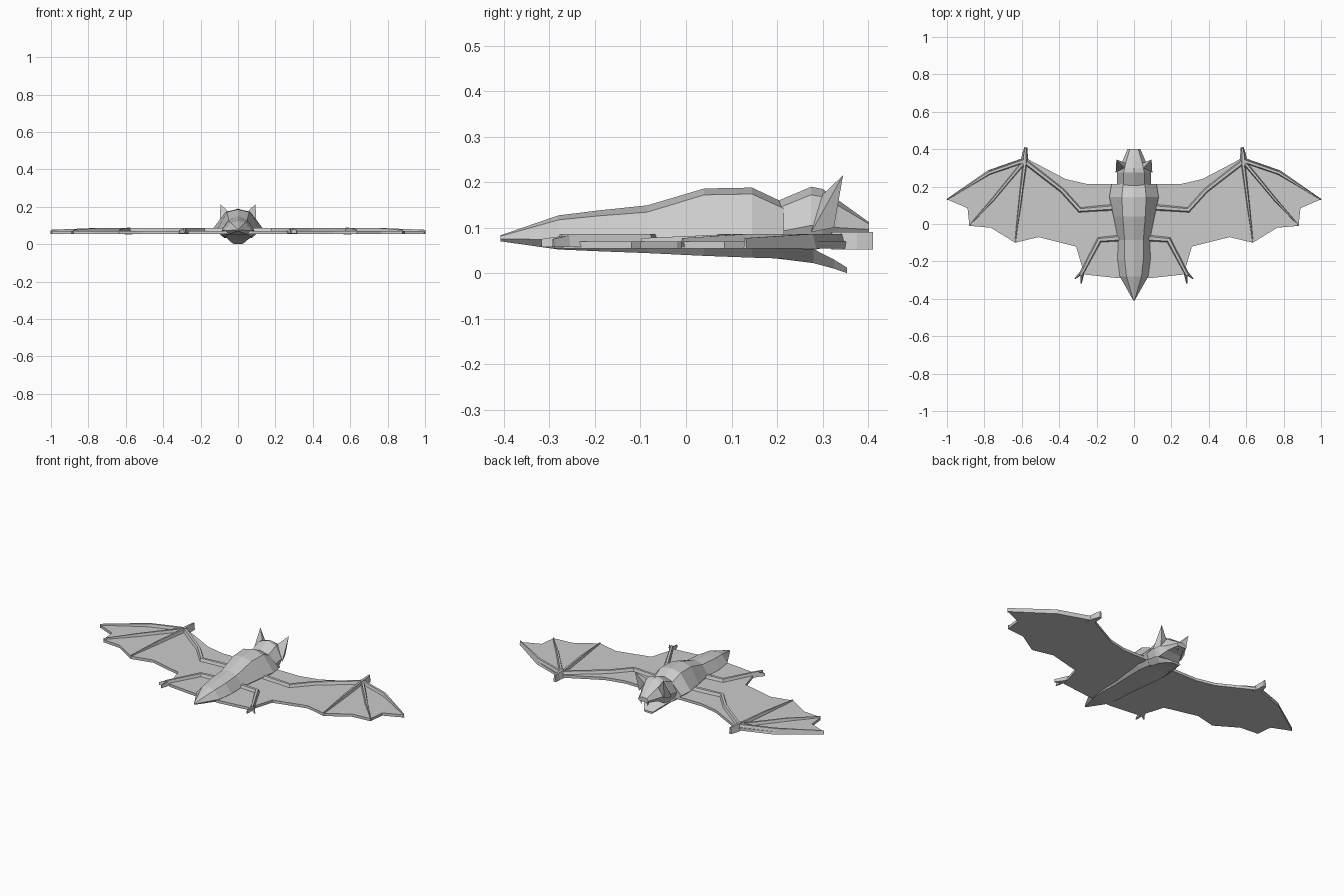
import bpy, bmesh
from mathutils import Vector

grey = bpy.data.materials.new("bat grey")
grey.diffuse_color = (0.6, 0.6, 0.6, 1)


def finish(name, bm):
    bmesh.ops.recalc_face_normals(bm, faces=bm.faces)
    mesh = bpy.data.meshes.new(name)
    bm.to_mesh(mesh)
    bm.free()
    mesh.materials.append(grey)
    ob = bpy.data.objects.new(name, mesh)
    bpy.context.collection.objects.link(ob)
    return ob


def loft(name, rings):
    """Skin a list of equal-length point rings and cap both ends."""
    bm = bmesh.new()
    rows = [[bm.verts.new(p) for p in ring] for ring in rings]
    n = len(rows[0])
    for a, b in zip(rows, rows[1:]):
        for i in range(n):
            j = (i + 1) % n
            bm.faces.new((a[i], a[j], b[j], b[i]))
    bm.faces.new(rows[0])
    bm.faces.new(rows[-1])
    return finish(name, bm)


def section(y, crown, xs, zs, xb, zb, xu, zu):
    """Seven-sided body section: crown, shoulders, flanks, underside."""
    return [(0, y, crown), (xs, y, zs), (xb, y, zb), (xu, y, zu),
            (-xu, y, zu), (-xb, y, zb), (-xs, y, zs)]


def bone(name, path, widths, top=0.086, base=0.058):
    """Ridge with a trapezoid section along a flat path, mitred at bends."""
    pts = [Vector(p) for p in path]
    for side, label in ((1, "right"), (-1, "left")):
        rings = []
        for i, (p, w) in enumerate(zip(pts, widths)):
            d0 = (p - pts[i - 1]).normalized() if i else None
            d1 = (pts[i + 1] - p).normalized() if i < len(pts) - 1 else None
            d = ((d0 or d1) + (d1 or d0)).normalized()
            n = Vector((-d.y, d.x)) * w / 2 / max(0.5, d.dot(d0 or d1))
            t = top if w > 0.015 else top - 0.009
            rings.append([(side * (p.x + n.x * k), p.y + n.y * k, z) for k, z in
                          ((1, base), (0.4, t), (-0.4, t), (-1, base))])
        loft(f"{label}_{name}", rings)


def spike(name, base, tip):
    """Mirrored pair of pointed pieces on a polygon base."""
    for side, label in ((1, "right"), (-1, "left")):
        bm = bmesh.new()
        vs = [bm.verts.new((side * x, y, z)) for x, y, z in base]
        apex = bm.verts.new((side * tip[0], tip[1], tip[2]))
        bm.faces.new(vs)
        for i in range(len(vs)):
            bm.faces.new((vs[i], vs[(i + 1) % len(vs)], apex))
        finish(f"{label}_{name}", bm)


# Torso, from tail tip to neck
loft("body", [section(*s) for s in (
    (-0.408, 0.083, 0.003, 0.081, 0.004, 0.075, 0.003, 0.070),
    (-0.28, 0.127, 0.040, 0.117, 0.076, 0.074, 0.050, 0.052),
    (-0.19, 0.138, 0.050, 0.126, 0.088, 0.074, 0.060, 0.048),
    (-0.085, 0.149, 0.050, 0.134, 0.085, 0.074, 0.060, 0.044),
    (0.04, 0.186, 0.060, 0.172, 0.110, 0.080, 0.070, 0.038),
    (0.145, 0.188, 0.065, 0.174, 0.132, 0.085, 0.075, 0.034),
    (0.215, 0.155, 0.058, 0.142, 0.120, 0.080, 0.065, 0.032))])

# Head with upper muzzle
loft("head", [section(*s) for s in (
    (0.20, 0.158, 0.055, 0.142, 0.090, 0.090, 0.070, 0.045),
    (0.275, 0.190, 0.055, 0.172, 0.092, 0.105, 0.070, 0.050),
    (0.30, 0.185, 0.050, 0.168, 0.085, 0.105, 0.065, 0.055),
    (0.335, 0.160, 0.042, 0.148, 0.062, 0.100, 0.048, 0.075),
    (0.402, 0.112, 0.022, 0.108, 0.034, 0.096, 0.028, 0.085))])

# Open lower jaw
loft("lower_jaw", [[(xt, y, zt), (xb, y, zb), (-xb, y, zb), (-xt, y, zt)]
                   for y, xt, zt, xb, zb in (
    (0.20, 0.095, 0.055, 0.060, 0.032),
    (0.28, 0.080, 0.053, 0.050, 0.022),
    (0.325, 0.050, 0.030, 0.036, 0.010),
    (0.354, 0.030, 0.012, 0.022, 0.000))])

# Ears and fangs
spike("ear", [(0.050, 0.300, 0.172), (0.098, 0.275, 0.090),
              (0.082, 0.325, 0.100), (0.045, 0.325, 0.150)],
      (0.094, 0.345, 0.215))
spike("fang", [(0.012, 0.396, 0.09), (0.028, 0.396, 0.09), (0.024, 0.375, 0.09)],
      (0.022, 0.39, 0.06))

# Wing membrane: mirrored outline as one thin slab
half = [(0.0, 0.215), (0.12, 0.215), (0.255, 0.215), (0.365, 0.24), (0.565, 0.345),
        (0.595, 0.352), (0.775, 0.285), (0.995, 0.13), (0.89, 0.085),
        (0.88, -0.01), (0.765, -0.02), (0.635, -0.10), (0.51, -0.07),
        (0.31, -0.12), (0.265, -0.27), (0.08, -0.29), (0.0, -0.29)]
outline = half + [(-x, y) for x, y in reversed(half) if x > 0]
bm = bmesh.new()
low = [bm.verts.new((x, y, 0.054)) for x, y in outline]
high = [bm.verts.new((x, y, 0.070)) for x, y in outline]
for i in range(len(outline)):
    j = (i + 1) % len(outline)
    bm.faces.new((low[i], low[j], high[j], high[i]))
caps = [bm.faces.new(low), bm.faces.new(high)]
bmesh.ops.triangulate(bm, faces=caps)
finish("wing_membrane", bm)

# Arms and fingers
bone("arm", [(0.09, 0.09), (0.29, 0.075), (0.385, 0.18), (0.585, 0.335)],
     [0.045, 0.034, 0.034, 0.036])
bone("leading_finger", [(0.575, 0.342), (0.775, 0.273), (1.0, 0.13)],
     [0.032, 0.030, 0.008], 0.086, 0.054)
bone("middle_finger", [(0.585, 0.335), (0.755, 0.13), (0.88, -0.008)],
     [0.03, 0.022, 0.008])
bone("inner_finger", [(0.582, 0.335), (0.61, 0.11), (0.635, -0.098)],
     [0.03, 0.022, 0.008])
bone("thumb", [(0.585, 0.32), (0.583, 0.375), (0.578, 0.41)],
     [0.045, 0.03, 0.016], 0.090, 0.052)

# Legs and toes
bone("leg", [(0.06, -0.075), (0.185, -0.085), (0.285, -0.275)],
     [0.045, 0.036, 0.026])
bone("outer_toe", [(0.275, -0.255), (0.315, -0.292)], [0.022, 0.006], 0.084)
bone("inner_toe", [(0.275, -0.255), (0.282, -0.318)], [0.022, 0.006], 0.084)
